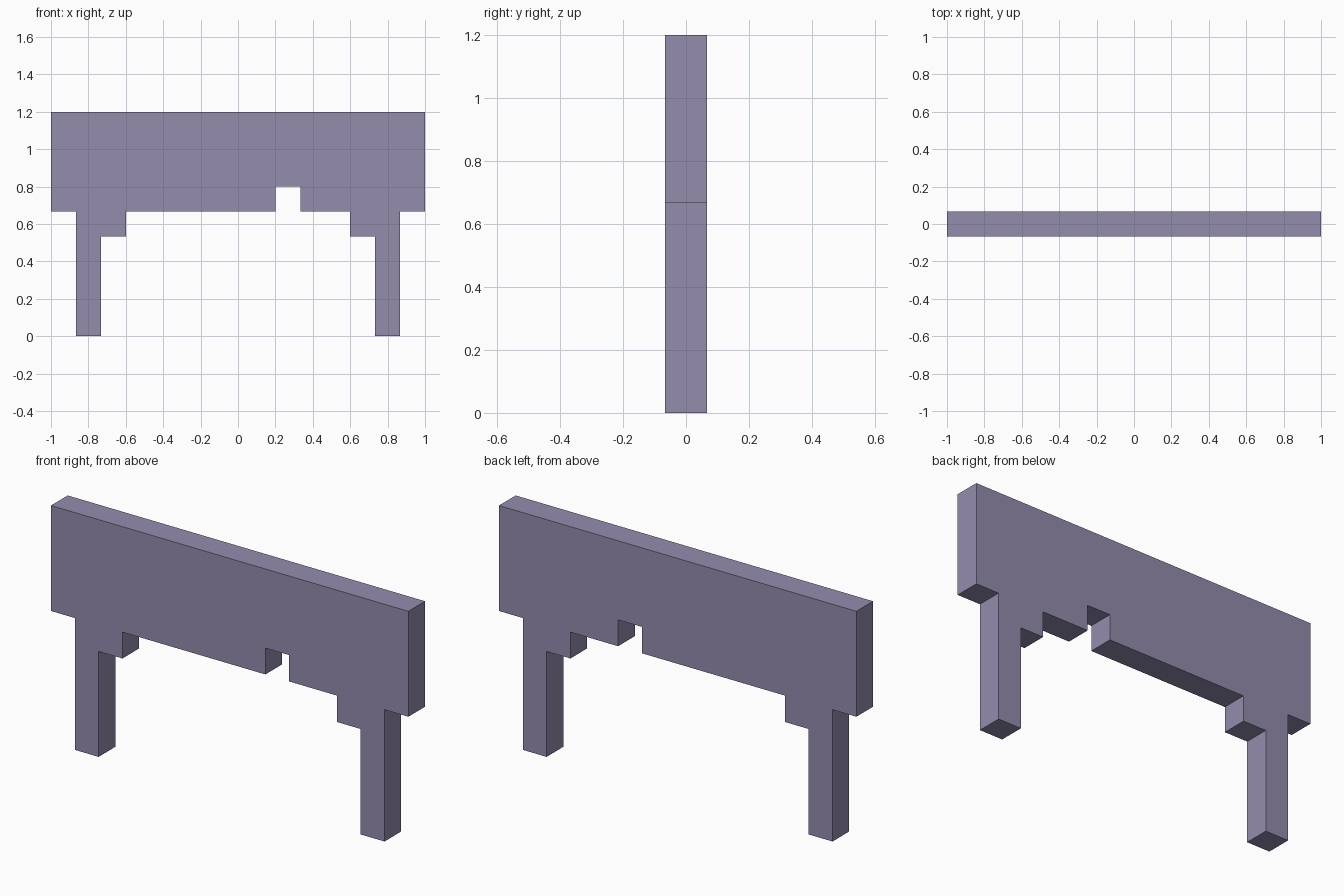
import bpy
import bmesh
from mathutils import Vector

if "Cube" in bpy.data.objects:
    bpy.data.objects.remove(bpy.data.objects["Cube"])

U = 2 / 15  # grid unit; the slab is one unit thick

# Outline of the board with legs, brackets and a notch, in grid units (x, z)
outline = [
    (-7.5, 9), (-7.5, 5), (-6.5, 5), (-6.5, 0), (-5.5, 0), (-5.5, 4),
    (-4.5, 4), (-4.5, 5), (1.5, 5), (1.5, 6), (2.5, 6), (2.5, 5),
    (4.5, 5), (4.5, 4), (5.5, 4), (5.5, 0), (6.5, 0), (6.5, 5),
    (7.5, 5), (7.5, 9),
]

# Extrude the outline from front to back
bm = bmesh.new()
front = bm.faces.new([bm.verts.new((x * U, -U / 2, z * U)) for x, z in outline])
ext = bmesh.ops.extrude_face_region(bm, geom=[front], use_keep_orig=True)
back_verts = [g for g in ext["geom"] if isinstance(g, bmesh.types.BMVert)]
bmesh.ops.translate(bm, verts=back_verts, vec=Vector((0, U, 0)))
bmesh.ops.recalc_face_normals(bm, faces=bm.faces[:])

mesh = bpy.data.meshes.new("headboard_with_legs")
bm.to_mesh(mesh)
bm.free()

# Flat muted violet
violet = bpy.data.materials.new("muted_violet")
violet.diffuse_color = (0.296, 0.262, 0.423, 1)
violet.use_nodes = True
violet.node_tree.nodes["Principled BSDF"].inputs["Base Color"].default_value = violet.diffuse_color
mesh.materials.append(violet)

board = bpy.data.objects.new("headboard_with_legs", mesh)
bpy.context.collection.objects.link(board)
